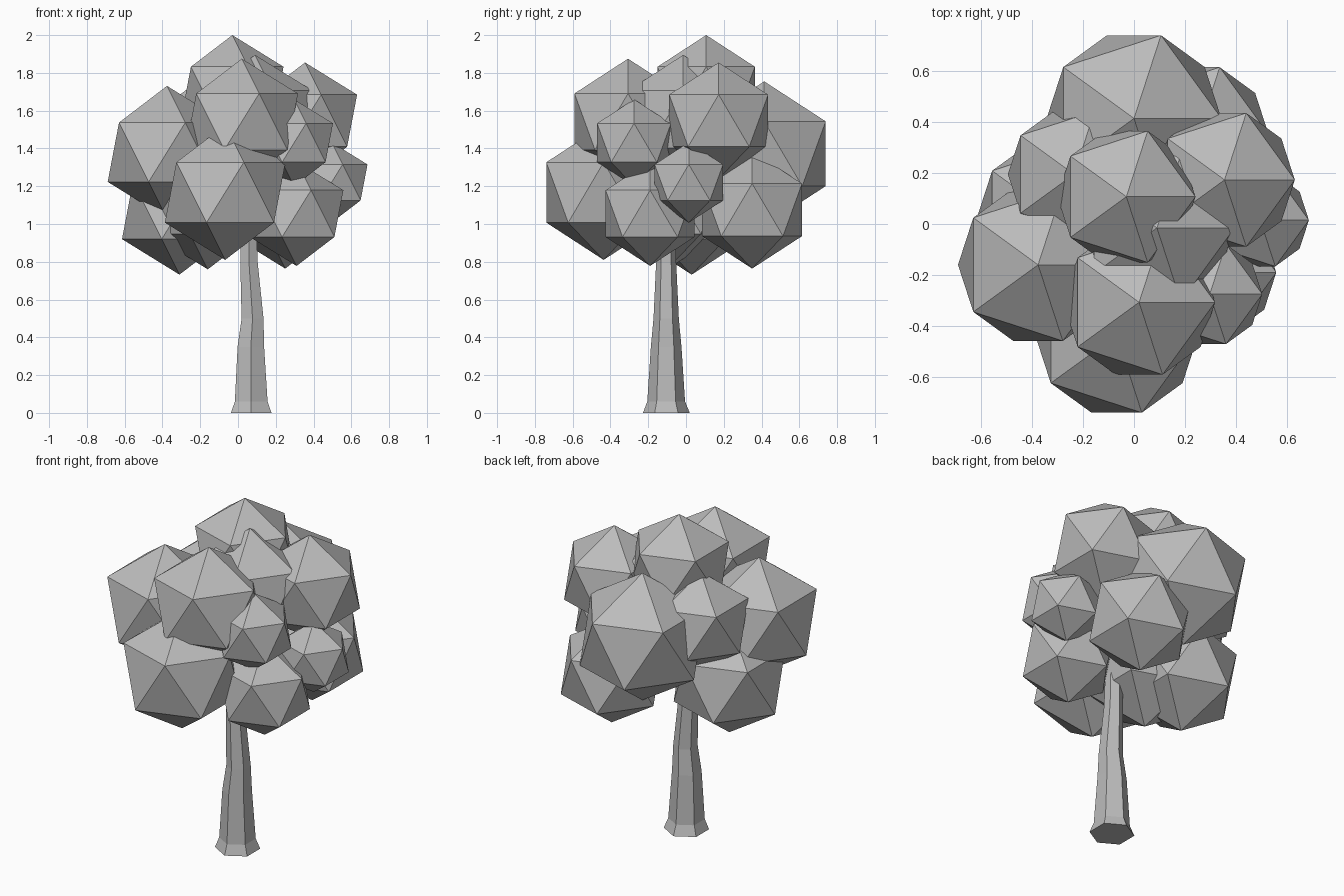
import bpy
import bmesh
from math import cos, sin, radians
from mathutils import Vector

cube = bpy.data.objects.get("Cube")
if cube:
    bpy.data.objects.remove(cube, do_unlink=True)

# One plain grey for the whole tree
grey = bpy.data.materials.new("plain grey")
grey.use_nodes = True
colour = (0.5, 0.5, 0.5, 1)
grey.diffuse_color = colour
bsdf = next(n for n in grey.node_tree.nodes if n.type == "BSDF_PRINCIPLED")
bsdf.inputs["Base Color"].default_value = colour


def finish(bm, name):
    mesh = bpy.data.meshes.new(name)
    bm.normal_update()
    bm.to_mesh(mesh)
    bm.free()
    mesh.materials.append(grey)
    obj = bpy.data.objects.new(name, mesh)
    bpy.context.collection.objects.link(obj)
    return obj


def leaf_clump(name, centre, radius):
    bm = bmesh.new()
    bmesh.ops.create_icosphere(bm, subdivisions=1, radius=radius)
    bmesh.ops.translate(bm, verts=bm.verts, vec=Vector(centre))
    return finish(bm, name)


def trunk(name, rings, sides=6):
    # Six-sided tube lofted through the rings, corners pointing front and back
    bm = bmesh.new()
    loops = []
    for x, y, z, r in rings:
        angles = [radians(90 + 360 * i / sides) for i in range(sides)]
        loops.append([bm.verts.new((x + r * cos(a), y + r * sin(a), z)) for a in angles])
    for low, high in zip(loops, loops[1:]):
        for i in range(sides):
            j = (i + 1) % sides
            bm.faces.new((low[i], low[j], high[j], high[i]))
    bm.faces.new(loops[0][::-1])
    bm.faces.new(loops[-1])
    return finish(bm, name)


# Trunk with a flared foot and a slight bend
trunk("trunk", [
    (0.07, -0.104, 0, 0.124),
    (0.07, -0.105, 0.06, 0.1),
    (0.068, -0.105, 0.35, 0.081),
    (0.077, -0.105, 0.5, 0.067),
    (0.058, -0.105, 0.8, 0.053),
    (0.055, -0.105, 1.1, 0.045),
])

# Crown of overlapping leaf clumps: centre and radius
clumps = {
    "top": ((-0.03, 0.107, 1.697), 0.303),
    "upper_left": ((0.355, 0.173, 1.547), 0.308),
    "upper_front": ((0.02, -0.307, 1.542), 0.333),
    "upper_middle": ((0.09, -0.015, 1.555), 0.34),
    "upper_right": ((-0.376, -0.16, 1.38), 0.351),
    "upper_back_right": ((-0.235, 0.195, 1.45), 0.29),
    "back": ((0, 0.414, 1.372), 0.383),
    "small_front_left": ((0.297, -0.275, 1.43), 0.23),
    "small_left": ((0.495, 0.015, 1.22), 0.213),
    "lower_front": ((-0.068, -0.436, 1.167), 0.357),
    "lower_front_left": ((0.31, -0.19, 1.055), 0.277),
    "lower_back_left": ((0.25, 0.35, 1.075), 0.311),
    "lower_right": ((-0.31, 0.03, 1.072), 0.34),
    "lower_middle": ((-0.16, -0.1, 1.1), 0.34),
}
for place, (centre, radius) in clumps.items():
    leaf_clump("leaf_clump_" + place, centre, radius)
